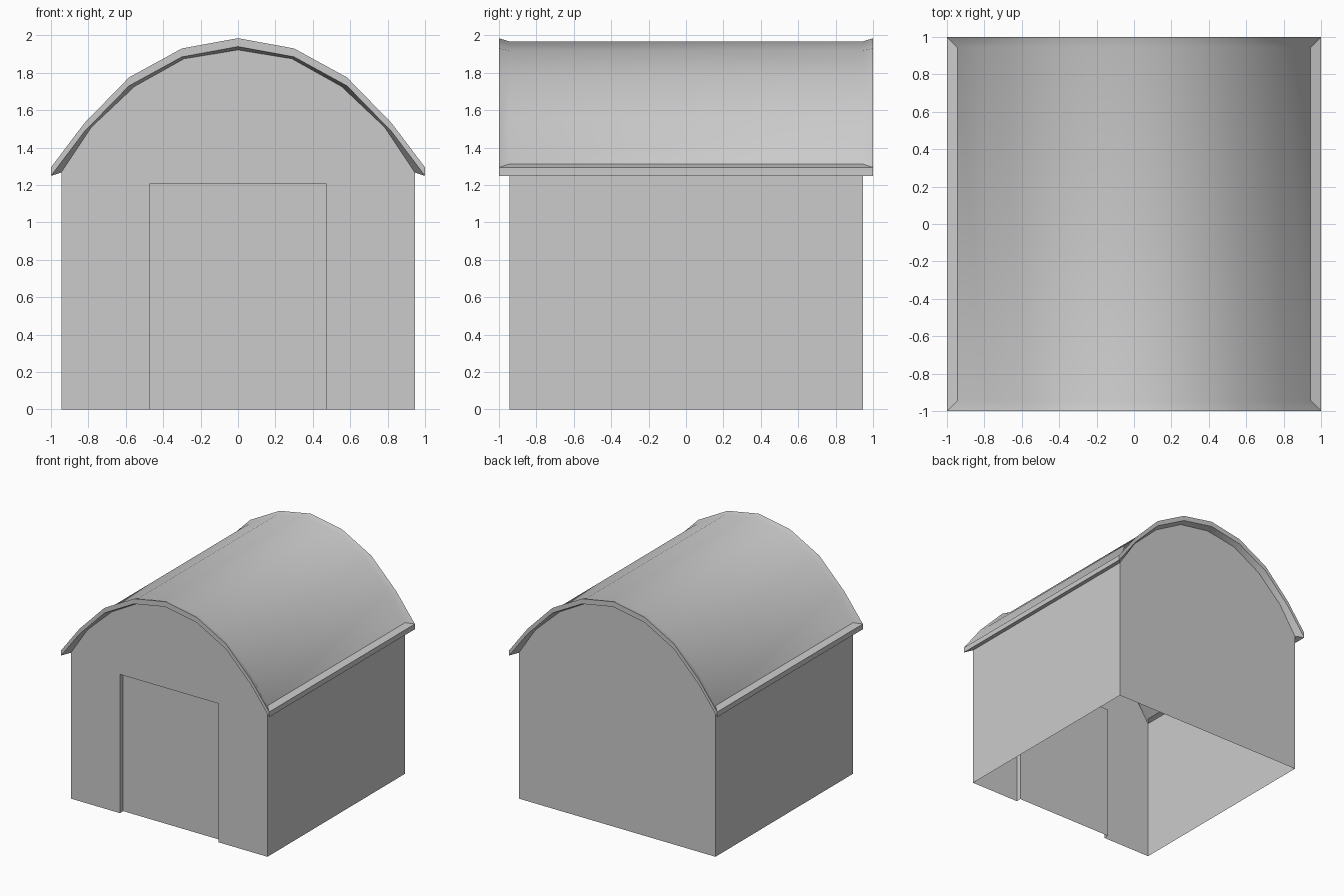
import bpy, bmesh, math

if "Cube" in bpy.data.objects:
    bpy.data.objects.remove(bpy.data.objects["Cube"])

# Half arch profiles (x, z), from eave to ridge
WALL = [(0.945, 1.267), (0.785, 1.508), (0.553, 1.727), (0.288, 1.875), (0, 1.922)]
RIM = [(1.0, 1.249), (0.822, 1.485), (0.583, 1.73), (0.30, 1.885), (0, 1.94)]
THICK = 0.045
W = 0.945                            # half width and depth of the walls
DOOR_W, DOOR_H, DOOR_D = 0.473, 1.205, 0.045


def arch(bm, half, y, dz=0):
    """Full arch of vertices, from +x eave over the ridge to -x eave."""
    pts = half + [(-x, z) for x, z in half[-2::-1]]
    return [bm.verts.new((x, y, z + dz)) for x, z in pts]


def strip(bm, a, b):
    for i in range(len(a) - 1):
        bm.faces.new((a[i], a[i + 1], b[i + 1], b[i]))


def finish(bm, name):
    bmesh.ops.recalc_face_normals(bm, faces=bm.faces)
    mesh = bpy.data.meshes.new(name)
    bm.to_mesh(mesh)
    bm.free()
    ob = bpy.data.objects.new(name, mesh)
    bpy.context.collection.objects.link(ob)
    bpy.context.view_layer.objects.active = ob
    ob.select_set(True)
    bpy.ops.object.shade_smooth_by_angle(angle=math.radians(30))
    ob.select_set(False)


# One shell, open at the floor: walls, flared rim and curved roof
bm = bmesh.new()
wall_f, wall_b = arch(bm, WALL, -W), arch(bm, WALL, W)
low_f, low_b = arch(bm, RIM, -1), arch(bm, RIM, 1)
high_f, high_b = arch(bm, RIM, -1, THICK), arch(bm, RIM, 1, THICK)
roof_f, roof_b = arch(bm, WALL, -W, THICK), arch(bm, WALL, W, THICK)

# Side and back walls
fr, fl, br, bl = [bm.verts.new((x, y, 0)) for y in (-W, W) for x in (W, -W)]
bm.faces.new((fr, br, wall_b[0], wall_f[0]))
bm.faces.new((bl, fl, wall_f[-1], wall_b[-1]))
bm.faces.new([br] + wall_b + [bl])

# Front wall with the recessed door
door_pts = [(-DOOR_W, 0), (-DOOR_W, DOOR_H), (DOOR_W, DOOR_H), (DOOR_W, 0)]
door_out = [bm.verts.new((x, -W, z)) for x, z in door_pts]
door_in = [bm.verts.new((x, -W + DOOR_D, z)) for x, z in door_pts]
bm.faces.new([fr] + wall_f + [fl] + door_out)
strip(bm, door_out, door_in)
bm.faces.new(door_in)

# Overhang: underside, rim face and top slope around all four sides
rings = [(wall_f, wall_b), (low_f, low_b), (high_f, high_b), (roof_f, roof_b)]
for (af, ab), (cf, cb) in zip(rings, rings[1:]):
    strip(bm, af, cf)
    strip(bm, ab, cb)
    for end in (0, -1):
        bm.faces.new((af[end], ab[end], cb[end], cf[end]))

# Curved roof surface
strip(bm, roof_f, roof_b)
finish(bm, "barn_shell")
